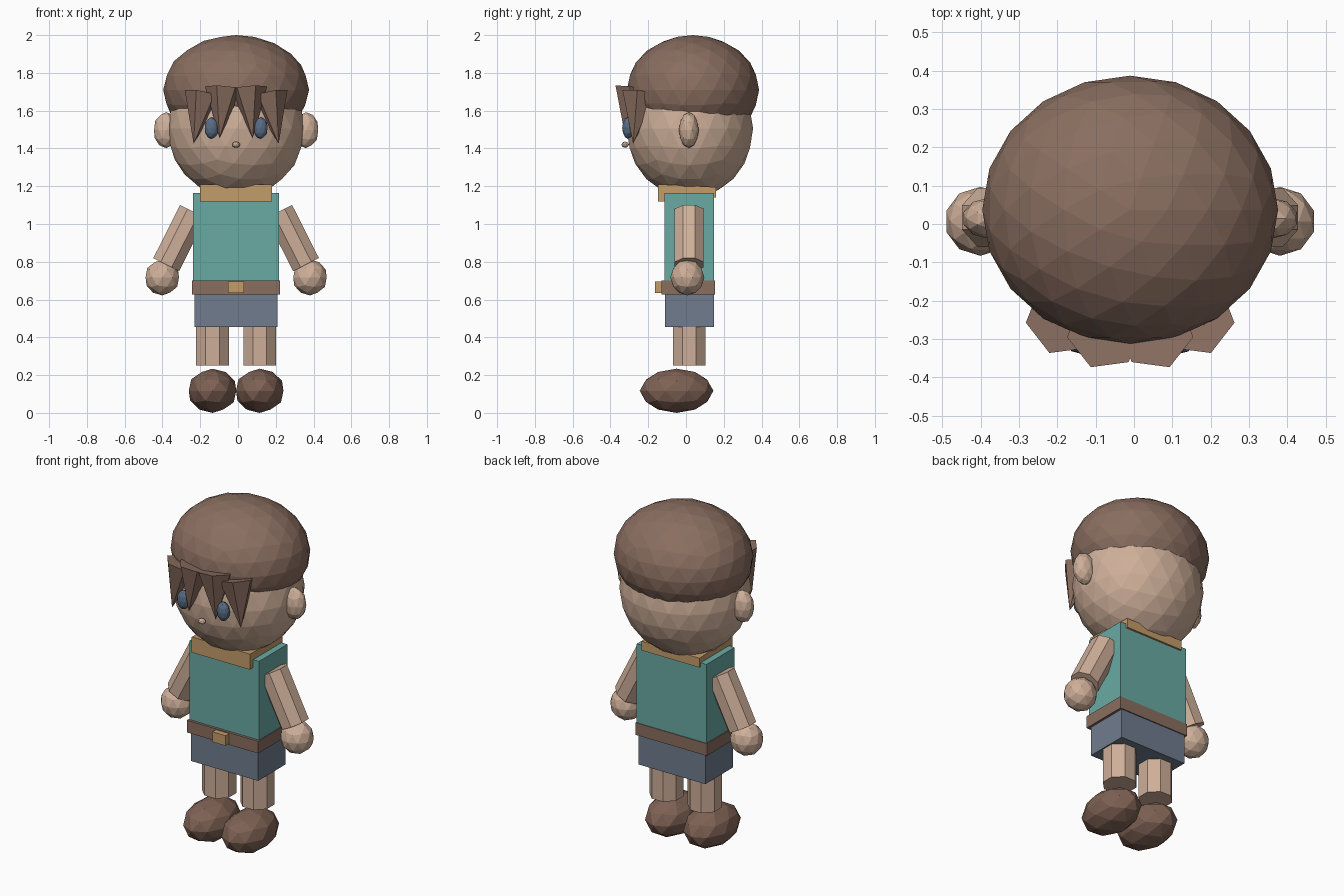
import bpy
from math import radians
from mathutils import Vector, Matrix

cube = bpy.data.objects.get("Cube")
if cube:
    bpy.data.objects.remove(cube, do_unlink=True)


def material(name, r, g, b):
    """Flat colour given in 0-255 display values."""
    color = [(c / 255 / 12.92) if c < 11 else ((c / 255 + 0.055) / 1.055) ** 2.4 for c in (r, g, b)] + [1]
    mat = bpy.data.materials.new(name)
    mat.use_nodes = True
    mat.diffuse_color = color
    mat.node_tree.nodes["Principled BSDF"].inputs["Base Color"].default_value = color
    return mat


skin = material("skin", 206, 175, 153)
brown = material("brown hair and leather", 138, 110, 96)
boot_brown = material("boot brown", 126, 97, 84)
teal = material("teal cloth", 106, 170, 164)
slate = material("slate cloth", 112, 124, 142)
tan = material("tan trim", 196, 156, 106)
eye_blue = material("eye blue", 88, 108, 134)

MID = -0.01   # the figure's mirror plane
DEPTH = 0.017  # the body's middle from front to back


def finish(name, mat, matrix):
    obj = bpy.context.object
    obj.name = name
    obj.data.name = name
    obj.data.transform(matrix)
    obj.data.materials.append(mat)
    return obj


def ball(name, mat, center, radii, detail=2):
    bpy.ops.mesh.primitive_ico_sphere_add(subdivisions=detail, radius=1)
    return finish(name, mat, Matrix.LocRotScale(Vector(center), None, Vector(radii)))


def box(name, mat, x, y, z):
    bpy.ops.mesh.primitive_cube_add(size=1)
    center = Vector([(a + b) / 2 for a, b in (x, y, z)])
    size = Vector([b - a for a, b in (x, y, z)])
    return finish(name, mat, Matrix.LocRotScale(center, None, size))


def rod(name, mat, top, bottom, r_top, r_bottom, sides, turn):
    """Straight faceted limb or spike between two points."""
    top, bottom = Vector(top), Vector(bottom)
    axis = top - bottom
    bpy.ops.mesh.primitive_cone_add(vertices=sides, radius1=r_bottom, radius2=r_top, depth=axis.length)
    tilt = Vector((0, 0, 1)).rotation_difference(axis).to_matrix().to_4x4()
    place = Matrix.Translation((top + bottom) / 2)
    return finish(name, mat, place @ tilt @ Matrix.Rotation(radians(turn), 4, 'Z'))


# Head and hair cap
ball("head", skin, (MID, 0.02, 1.505), (0.363, 0.335, 0.368), 3)
ball("hair_cap", brown, (MID, 0.037, 1.71), (0.386, 0.35, 0.29), 3)
ball("nose", skin, (MID, -0.322, 1.42), (0.022, 0.02, 0.016))

# Fringe: four hexagonal spikes, pointing down
for side, label in ((-1, "right"), (1, "left")):
    turn = 30 + 8 * -side
    rod(f"{label}_inner_fringe", brown, (MID + side * 0.066, -0.282, 1.718),
        (MID + side * 0.088, -0.32, 1.455), 0.1, 0, 6, turn)
    rod(f"{label}_outer_fringe", brown, (MID + side * 0.175, -0.245, 1.69),
        (MID + side * 0.225, -0.28, 1.425), 0.1, 0, 6, turn)

# Paired face parts and limbs
for side, label in ((-1, "right"), (1, "left")):
    def at(x, y, z):
        return (MID + side * x, y, z)

    ball(f"{label}_ear", skin, at(0.37, 0.015, 1.497), (0.068, 0.053, 0.095))
    ball(f"{label}_eye", eye_blue, at(0.13, -0.308, 1.508), (0.038, 0.03, 0.057))
    rod(f"{label}_arm", skin, at(0.228, DEPTH, 1.066), at(0.37, DEPTH, 0.785), 0.083, 0.083, 8, 22.5)
    ball(f"{label}_hand", skin, at(0.391, 0.007, 0.717), (0.093, 0.09, 0.095))
    rod(f"{label}_leg", skin, at(0.125, DEPTH, 0.5), at(0.125, DEPTH, 0.252), 0.094, 0.094, 8, 22.5)
    ball(f"{label}_boot", boot_brown, at(0.125, -0.05, 0.117), (0.132, 0.195, 0.117))

# Clothing
box("shirt", teal, (-0.238, 0.218), (-0.115, 0.149), (0.66, 1.165))
box("shorts", slate, (-0.229, 0.209), (-0.11, 0.147), (0.455, 0.67))
box("belt", brown, (-0.243, 0.223), (-0.13, 0.153), (0.628, 0.7))
box("belt_buckle", tan, (-0.053, 0.033), (-0.163, -0.1), (0.635, 0.695))

# Collar, shallower toward the back
collar = box("collar", tan, (-0.2, 0.18), (-0.147, 0.159), (1.118, 1.21))
for v in collar.data.vertices:
    if v.co.y > 0:
        v.co.z = 1.168 + (v.co.z - 1.164) * 0.6
